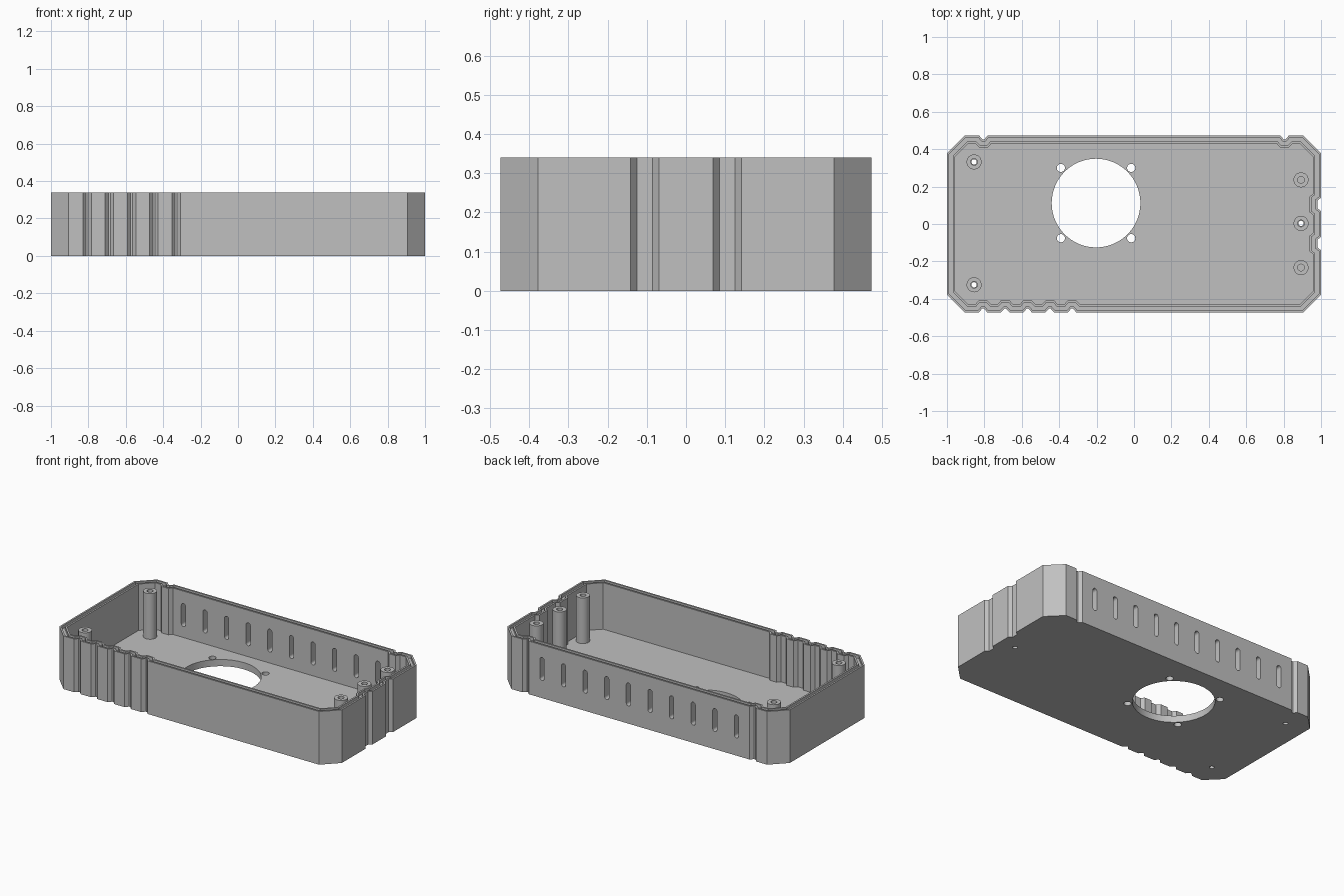
import bpy, bmesh
from math import cos, sin, pi
from mathutils import Vector

L, W, H = 1.0, 0.473, 0.34        # half length, half width, height
CHAMFER, WALL, FLOOR = 0.095, 0.043, 0.043
POST_TOP, BORE = 0.335, 0.018

if "Cube" in bpy.data.objects:
    bpy.data.objects.remove(bpy.data.objects["Cube"], do_unlink=True)

grey = bpy.data.materials.new("plain grey")
grey.use_nodes = True
grey.diffuse_color = (0.53, 0.53, 0.53, 1)
grey.node_tree.nodes["Principled BSDF"].inputs["Base Color"].default_value = grey.diffuse_color


def skin(name, loops, cap=True):
    """Join matching closed 3D loops with quads, optionally capping both ends."""
    bm = bmesh.new()
    rings = [[bm.verts.new(p) for p in loop] for loop in loops]
    for a, b in zip(rings, rings[1:]):
        for i in range(len(a)):
            j = (i + 1) % len(a)
            bm.faces.new((a[i], a[j], b[j], b[i]))
    if cap:
        bm.faces.new(rings[0][::-1])
        bm.faces.new(rings[-1])
    bmesh.ops.recalc_face_normals(bm, faces=bm.faces)
    mesh = bpy.data.meshes.new(name)
    bm.to_mesh(mesh)
    bm.free()
    mesh.materials.append(grey)
    obj = bpy.data.objects.new(name, mesh)
    bpy.context.collection.objects.link(obj)
    return obj


def at_z(points, z):
    return [(p[0], p[1], z) for p in points]


def circle(x, y, r, n=32):
    return [(x + r * cos(2 * pi * i / n), y + r * sin(2 * pi * i / n)) for i in range(n)]


def inset(points, d):
    """Mitred inward offset of a counter-clockwise outline."""
    out = []
    for i, p in enumerate(points):
        a = (p - points[i - 1]).normalized()
        b = (points[(i + 1) % len(points)] - p).normalized()
        na, nb = Vector((-a.y, a.x)), Vector((-b.y, b.x))
        out.append(p + (na + nb) * d / (1 + na.dot(nb)))
    return out


def side(start, end, notches, mouth, flat, depth):
    """One straight side with trapezoid grooves at distances from its middle."""
    start, end = Vector(start), Vector(end)
    mid, along = (start + end) / 2, (end - start).normalized()
    inward = Vector((-along.y, along.x))
    pts = [start]
    for c in notches:
        for s, d in ((-mouth, 0), (-flat, depth), (flat, depth), (mouth, 0)):
            pts.append(mid + along * (c + s) + inward * d)
    return pts + [end]


# Grooved, chamfered outline
x, y = L - CHAMFER, W - CHAMFER
front_grooves = [-0.807 + 0.119 * i for i in range(5)]
outline = (side((-x, -W), (x, -W), front_grooves, 0.023, 0.005, 0.02)
           + side((L, -y), (L, y), (-0.105, 0.105), 0.036, 0.02, 0.02)
           + side((x, W), (-x, W), (-0.805, 0.805), 0.023, 0.005, 0.02)
           + side((-L, y), (-L, -y), (), 0, 0, 0))

# Shell: outer wall, seal channel in the rim, inner wall, floor
profile = ((0, 0), (0, H), (0.011, H), (0.011, H - 0.02), (0.032, H - 0.02),
           (0.032, H), (WALL, H), (WALL, FLOOR))
shell = skin("enclosure_shell", [at_z(inset(outline, d), z) for d, z in profile])

# Holes in the floor
fan_x, fan_y = -0.203, 0.112
posts = [(-0.855, 0.332, True), (-0.855, -0.325, True), (0.893, 0.236, False),
         (0.893, 0.003, True), (0.893, -0.233, False)]
holes = [(fan_x, fan_y, 0.237, 96)]
holes += [(fan_x + sx * 0.188, fan_y + sy * 0.188, 0.022, 24)
          for sx in (-1, 1) for sy in (-1, 1)]
holes += [(px, py, 0.014, 24) for px, py, through in posts if through]
cutters = [skin("hole_cutter", [at_z(circle(*h), -0.1), at_z(circle(*h), 0.1)]) for h in holes]

# Rounded vent slots in the back wall
z_low, z_high, r = 0.128, 0.245, 0.015
for i in range(10):
    cx = -0.688 + 0.153 * i
    ring = [(cx + r * cos(pi * k / 8), z_high + r * sin(pi * k / 8)) for k in range(9)]
    ring += [(cx - r * cos(pi * k / 8), z_low - r * sin(pi * k / 8)) for k in range(9)]
    cutters.append(skin("slot_cutter", [[(u, v, w) for u, w in ring]
                                        for v in (W - 0.1, W + 0.1)]))

# Merge cutters, cut the shell, discard the cutters
bpy.ops.object.select_all(action='DESELECT')
for c in cutters:
    c.hide_render = True
    c.select_set(True)
bpy.context.view_layer.objects.active = cutters[0]
bpy.ops.object.join()
cut = shell.modifiers.new("openings", 'BOOLEAN')
cut.operation, cut.solver, cut.object = 'DIFFERENCE', 'EXACT', cutters[0]
bpy.ops.object.select_all(action='DESELECT')
shell.select_set(True)
bpy.context.view_layer.objects.active = shell
bpy.ops.object.modifier_apply(modifier=cut.name)
bpy.data.objects.remove(cutters[0], do_unlink=True)

# Hollow screw posts
parts = [shell]
for px, py, through in posts:
    tube = ((0.04, FLOOR), (0.04, POST_TOP), (BORE, POST_TOP), (BORE, FLOOR))
    parts.append(skin("screw_post", [at_z(circle(px, py, rad), z) for rad, z in tube], cap=False))

# Smooth the round surfaces, keep the corners sharp
for obj in parts:
    obj.select_set(True)
bpy.ops.object.shade_smooth_by_angle(angle=pi / 7)
